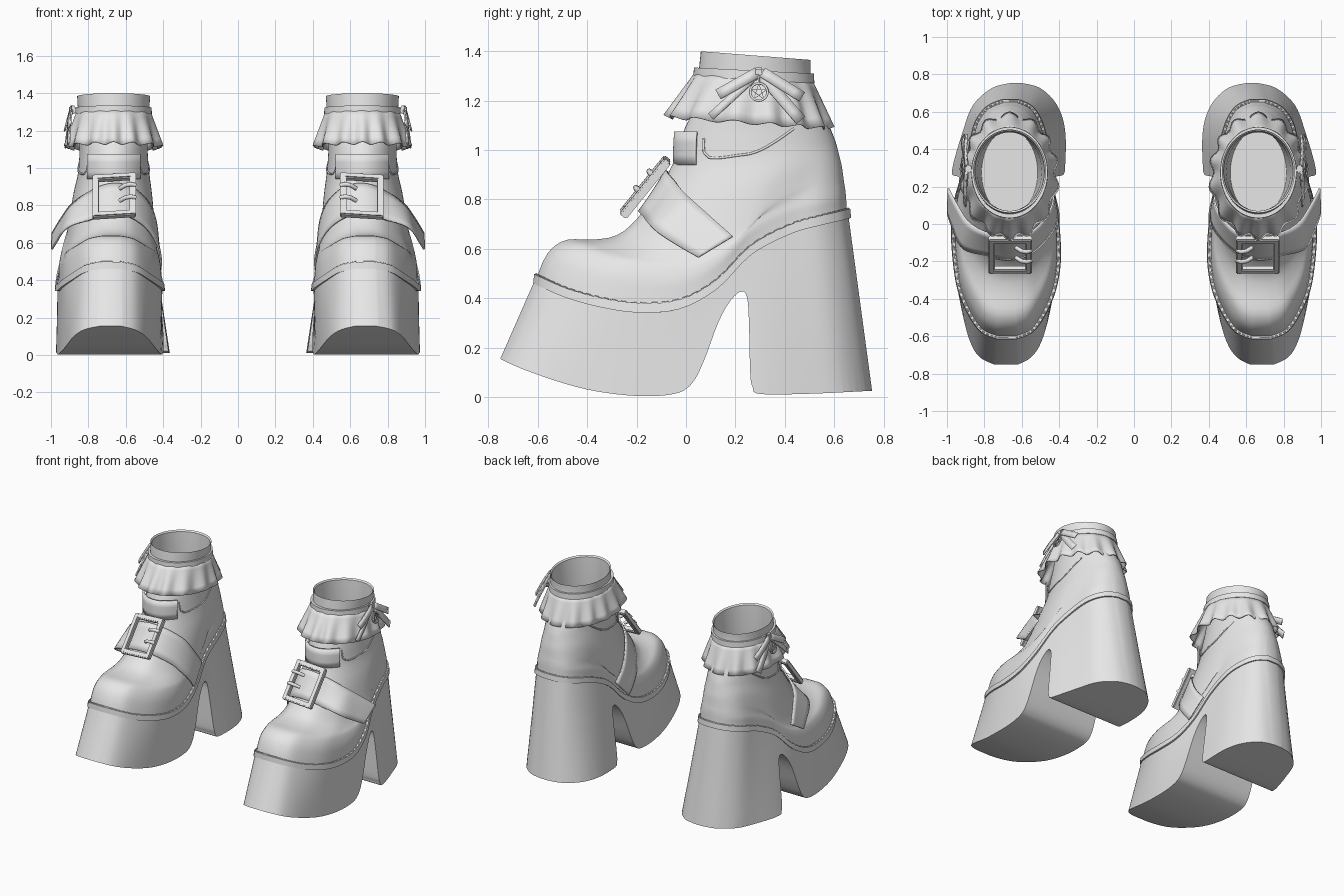
import bpy, bmesh, math
from mathutils import Vector
from mathutils.bvhtree import BVHTree

if "Cube" in bpy.data.objects:
    bpy.data.objects.remove(bpy.data.objects["Cube"])

grey = bpy.data.materials.new("grey")
grey.diffuse_color = (0.8, 0.8, 0.8, 1)
grey.use_nodes = True
grey.node_tree.nodes["Principled BSDF"].inputs["Base Color"].default_value = grey.diffuse_color
CX = 0.665                                  # ankle centre of one shoe


def spline(pts, n):
    """Smooth resampling through rows of numbers, n steps per segment."""
    out = []
    for i in range(len(pts) - 1):
        a, b, c, d = (pts[max(0, min(len(pts) - 1, i + k))] for k in (-1, 0, 1, 2))
        for s in range(n):
            t = s / n
            out.append(tuple(0.5 * (2 * q + (r - p) * t + (2 * p - 5 * q + 4 * r - u) * t * t
                             + (3 * q - p - 3 * r + u) * t ** 3) for p, q, r, u in zip(a, b, c, d)))
    return out + [tuple(pts[-1])]


def finish(name, bm, solid=0, mirror=True, angle=35):
    bmesh.ops.recalc_face_normals(bm, faces=bm.faces)
    me = bpy.data.meshes.new(name)
    bm.to_mesh(me)
    bm.free()
    ob = bpy.data.objects.new(name, me)
    bpy.context.collection.objects.link(ob)
    me.materials.append(grey)
    bpy.ops.object.select_all(action='DESELECT')
    ob.select_set(True)
    bpy.context.view_layer.objects.active = ob
    if solid:
        m = ob.modifiers.new("thickness", 'SOLIDIFY')
        m.thickness, m.offset = solid, 0
    if mirror:
        bpy.ops.object.shade_smooth_by_angle(angle=math.radians(angle))
        m = ob.modifiers.new("pair", 'MIRROR')
        m.use_mirror_merge = False
    return ob


def loft(name, rings, closed=True, caps=(), wrap=False, bm=None, **kw):
    """Skin a row of point rings."""
    bm = bm or bmesh.new()
    vs = [[bm.verts.new(p) for p in r] for r in rings]
    n = len(vs[0])
    for i in range(len(vs) if wrap else len(vs) - 1):
        a, b = vs[i], vs[(i + 1) % len(vs)]
        for j in range(n if closed else n - 1):
            k = (j + 1) % n
            bm.faces.new((a[j], a[k], b[k], b[j]))
    for c in caps:
        bm.faces.new(vs[c])
    return finish(name, bm, **kw)


def tube(name, paths, r, cyclic=False):
    cu = bpy.data.curves.new(name, 'CURVE')
    cu.dimensions, cu.bevel_depth, cu.bevel_resolution = '3D', r, 2
    cu.use_fill_caps = True
    for path in paths:
        sp = cu.splines.new('POLY')
        sp.points.add(len(path) - 1)
        for q, p in zip(sp.points, path):
            q.co = (*p, 1)
        sp.use_cyclic_u = cyclic
    ob = bpy.data.objects.new(name, cu)
    bpy.context.collection.objects.link(ob)
    cu.materials.append(grey)
    ob.modifiers.new("pair", 'MIRROR').use_mirror_merge = False


# Sole stations, toe to heel: ground y, inner x, outer x, then top y, inner x, outer x, z
sole = spline([
    (-.82, .62, .75, -.605, .63, .73, .49), (-.77, .55, .83, -.57, .55, .81, .472),
    (-.68, .50, .875, -.48, .485, .875, .432), (-.5, .455, .915, -.35, .43, .93, .395),
    (-.3, .42, .95, -.2, .405, .955, .372), (-.05, .40, .97, -.03, .41, .965, .385),
    (.12, .385, .975, .12, .43, .95, .465), (.28, .368, .976, .26, .455, .91, .605),
    (.5, .366, .915, .42, .47, .87, .69), (.64, .41, .86, .54, .50, .84, .725),
    (.73, .50, .76, .62, .55, .78, .745), (.757, .60, .66, .655, .62, .70, .755)], 4)

# Platform and heel block, with the rocker bottom and arch cut away
T = [i / 5 for i in range(6)]
mix = lambda a, b, t: a + (b - a) * t
sections = [[(mix(b, e, t), mix(a, d, t), z * t) for t in T] +
            [(mix(c, f, t), mix(a, d, t), z * t) for t in T[::-1]] for a, b, c, d, e, f, z in sole]
platform = loft("platform_sole", sections, caps=(0, -1), mirror=False)
under = spline([(-.95, .26), (-.755, .155), (-.6, .09), (-.4, .03), (-.2, .004), (-.05, .012),
                (.02, .05), (.07, .14), (.13, .3), (.18, .39), (.225, .428), (.248, .40), (.255, .3),
                (.26, .1), (.27, .04), (.3, .012), (.5, .013), (.75, .025), (.95, .035)], 4)
under += [(.95, -.2), (-.95, -.2)]
cutter = loft("arch_cutter", [[(x, y, z) for y, z in under] for x in (.2, 1.2)], caps=(0, 1), mirror=False)
cutter.hide_render = True
m = platform.modifiers.new("arch", 'BOOLEAN')
m.operation, m.solver, m.object = 'DIFFERENCE', 'EXACT', cutter
bpy.context.view_layer.objects.active = platform
bpy.ops.object.modifier_apply(modifier="arch")
bpy.data.objects.remove(cutter)
bm = bmesh.new()
bm.from_mesh(platform.data)
bpy.data.objects.remove(platform)
finish("platform_sole", bm)

# Welt band and stitches around the top of the sole
edge = [Vector((r[4], r[3], r[6])) for r in sole] + [Vector((r[5], r[3], r[6])) for r in sole[::-1]]
N = len(edge)
out = []
for i in range(N):
    t = edge[(i + 1) % N] - edge[i - 1]
    out.append(Vector((-t.y, t.x, 0)).normalized())
offset = lambda d, h: [p + o * d + Vector((0, 0, h)) for p, o in zip(edge, out)]
loft("welt", [offset(-.02, .008), offset(.01, .008), offset(.014, -.03), offset(-.02, -.03)], wrap=True)
row = offset(.002, .009)
tube("welt_stitches", [[row[i], row[i].lerp(row[(i + 1) % N], .6)] for i in range(N)], .003)


# Upper: tilted rings that change from the sole outline to an ankle ellipse
def upper_ring(fy, fz, by, bz, sag, e, k, a):
    inner, outer = [], []
    for r in sole:
        u = (r[3] + .605) / 1.26
        w = mix((r[5] - r[4]) / 2 * k, a * max(.02, 2 * math.sqrt(max(0, u * (1 - u)))), e)
        c = mix((r[4] + r[5]) / 2, CX, e)
        z = mix(fz, bz, u) + sag * (r[6] - mix(.49, .755, u))
        inner.append((c - w, mix(fy, by, u), z))
        outer.append((c + w, mix(fy, by, u), z))
    return inner + outer[::-1]


# front y, front z, back y, back z, sag, ellipse share, outline scale, ankle half width
rings = spline([
    (-.602, .485, .652, .75, 1, 0, .985, .22), (-.583, .54, .650, .78, 1, 0, .98, .22),
    (-.545, .60, .648, .81, .95, 0, .97, .22), (-.48, .637, .645, .84, .85, .06, .94, .22),
    (-.38, .637, .640, .87, .75, .2, .92, .22), (-.28, .655, .636, .90, .6, .4, .9, .22),
    (-.2, .72, .630, .94, .4, .6, .87, .215), (-.12, .83, .620, .98, .22, .8, .85, .205),
    (-.055, .94, .610, 1.02, .08, 1, .8, .192), (-.03, 1.02, .600, 1.05, 0, 1, .8, .185),
    (.0, 1.10, .575, 1.11, 0, 1, .8, .182), (.04, 1.18, .535, 1.19, 0, 1, .8, .185),
    (.05, 1.3, .507, 1.29, 0, 1, .8, .19), (.06, 1.4, .505, 1.365, 0, 1, .8, .195)], 3)
upper = loft("shoe_upper", [upper_ring(*r) for r in rings], angle=60)
loft("lining", [upper_ring(*r, 0, 1, 1, a) for r, a in (
    ((.06, 1.4, .505, 1.365), .195), ((.07, 1.39, .495, 1.355), .186), ((.07, 1.2, .49, 1.2), .172),
    ((.05, 1.0, .5, 1.0), .16), ((.05, .85, .5, .85), .15))], caps=(-1,))
bvh = BVHTree.FromPolygons([v.co for v in upper.data.vertices], [list(p.vertices) for p in upper.data.polygons])


def hug(p, d):
    """Nearest point on the upper, lifted by d."""
    q, n, _, _ = bvh.find_nearest(p)
    if n.dot(q - Vector((CX, .15, .6))) < 0:
        n = -n
    return q + n * d


# Ankle collar, ruffle and tongue
def oval(cy, a, b, z, tilt=0., wave=0., span=None):
    pts = []
    for i in range(112):
        t = 2 * math.pi * i / 112 if span is None else span * (i / 55.5 - 1)
        w = wave * math.cos(14 * t + .8 * math.sin(3 * t))
        y = cy - (b + w) * math.cos(t)
        pts.append((CX + (a + w) * math.sin(t), y, z + tilt * (y - cy) + .5 * w))
    return pts


loft("ankle_band", [oval(.275, a, b, z, -.05) for a, b, z in (
    (.185, .22, 1.322), (.203, .243, 1.322), (.205, .245, 1.283), (.185, .22, 1.283))], wrap=True)
loft("ruffle", [oval(.275 - .02 * t, .197 + .056 * t, .234 + .096 * t, 1.30 - .19 * t, -.07, .014 * t)
                for t in T], solid=.006, angle=60)
loft("tongue", [oval(.3, .21, .345 + d, z, span=.72) for z, d in
                ((1.075, -.003), (1.03, 0), (.98, .002), (.94, .0))], closed=False, solid=.012)

# Piped collar edge on both sides of the ankle
line = spline([(.035, 1.06), (.045, 1.0), (.1, .975), (.2, .98), (.3, 1.0), (.45, 1.09)], 5)
tube("collar_edge", [[hug(Vector((CX + s * .2, y, z)), .001) for y, z in line] for s in (-1, 1)], .005)

# Instep strap: hugs the inner side, its loose tail sticks out on the outer side
path = spline([
    (.44, .20, .58, .405, .08, .45), (.44, .12, .68, .41, 0, .55), (.46, .04, .80, .43, -.09, .66),
    (.53, -.05, .89, .50, -.17, .735), (.66, -.085, .92, .66, -.195, .755),
    (.80, -.06, .885, .82, -.18, .735), (.88, 0, .82, .925, -.12, .67),
    (.945, .10, .73, .97, -.02, .605), (.993, .19, .65, .995, .05, .565)], 5)
strap = []
for s in path:
    sec = []
    for t in T:
        p = Vector(s[:3]).lerp(Vector(s[3:]), t)
        f = min(1, max(0, (p.x - .8) / .1))
        sec.append(hug(p, .012).lerp(p, f))
    strap.append(sec)
loft("instep_strap", strap, closed=False, solid=.01)

# Buckle: square frame with two prongs, lying on the slope of the instep
across, up = Vector((1, 0, -.06)).normalized(), Vector((0, .63, .777)).normalized()
face = across.cross(up).normalized()
centre = Vector((.662, -.165, .85))


def block(bm, a, b, ha, hb, hc):
    """Bevelled bar in buckle coordinates."""
    vs = bmesh.ops.create_cube(bm, size=1)['verts']
    for v in vs:
        x, y, z = v.co
        v.co = centre + across * (a + x * ha) + up * (b + y * hb) + face * z * hc
    bmesh.ops.bevel(bm, geom=list({e for v in vs for e in v.link_edges}), offset=.006,
                    segments=2, affect='EDGES')


bm = bmesh.new()
for s in (-1, 1):
    block(bm, s * .1, 0, .034, .29, .036)
    block(bm, 0, s * .128, .2, .034, .034)
finish("buckle_frame", bm)
tube("buckle_prongs", [[centre + across * a + up * b + face * c for a, c in
                        ((-.115, .012), (-.09, .024), (-.06, .018), (-.03, -.006))] for b in (-.03, .055)], .012)


# Bow and star charm on the outer side of the ankle
def outside(y, z, lift=0.):
    return Vector((.888 + (1.3 - z) * .25 - .7 * (y - .29) ** 2 + lift, y, z))


bm = bmesh.new()
for y0, z0, y1, z1, w, lift in ((.29, 1.315, .13, 1.225, .042, .012), (.31, 1.315, .47, 1.215, .042, .012),
                                (.28, 1.30, .10, 1.135, .03, 0), (.31, 1.30, .465, 1.12, .045, .004)):
    side = Vector((z0 - z1, y1 - y0)).normalized() * w / 2
    strips = [[bm.verts.new(outside(mix(y0, y1, t) + s * side.x, mix(z0, z1, t) + s * side.y, lift))
               for s in (-1, 1)] for t in T]
    for a, b in zip(strips, strips[1:]):
        bm.faces.new((a[0], a[1], b[1], b[0]))
finish("bow_ribbons", bm, solid=.008)
bm = bmesh.new()
for v in bmesh.ops.create_cube(bm, size=1)['verts']:
    v.co = outside(.295, 1.312) + Vector((v.co.x * .035, v.co.y * .042, v.co.z * .045))
bmesh.ops.bevel(bm, geom=list(bm.edges), offset=.008, segments=2, affect='EDGES')
finish("bow_knot", bm)
disc = lambda n, step: [outside(.295 + .035 * math.sin(step * i), 1.235 + .035 * math.cos(step * i), .014)
                        for i in range(n)]
tube("charm_ring", [disc(28, 2 * math.pi / 28)], .005, cyclic=True)
tube("charm_star", [disc(5, 4 * math.pi / 5)], .003, cyclic=True)
tube("charm_link", [[outside(.295, 1.27, .014), outside(.295, 1.30, .014)]], .004)
